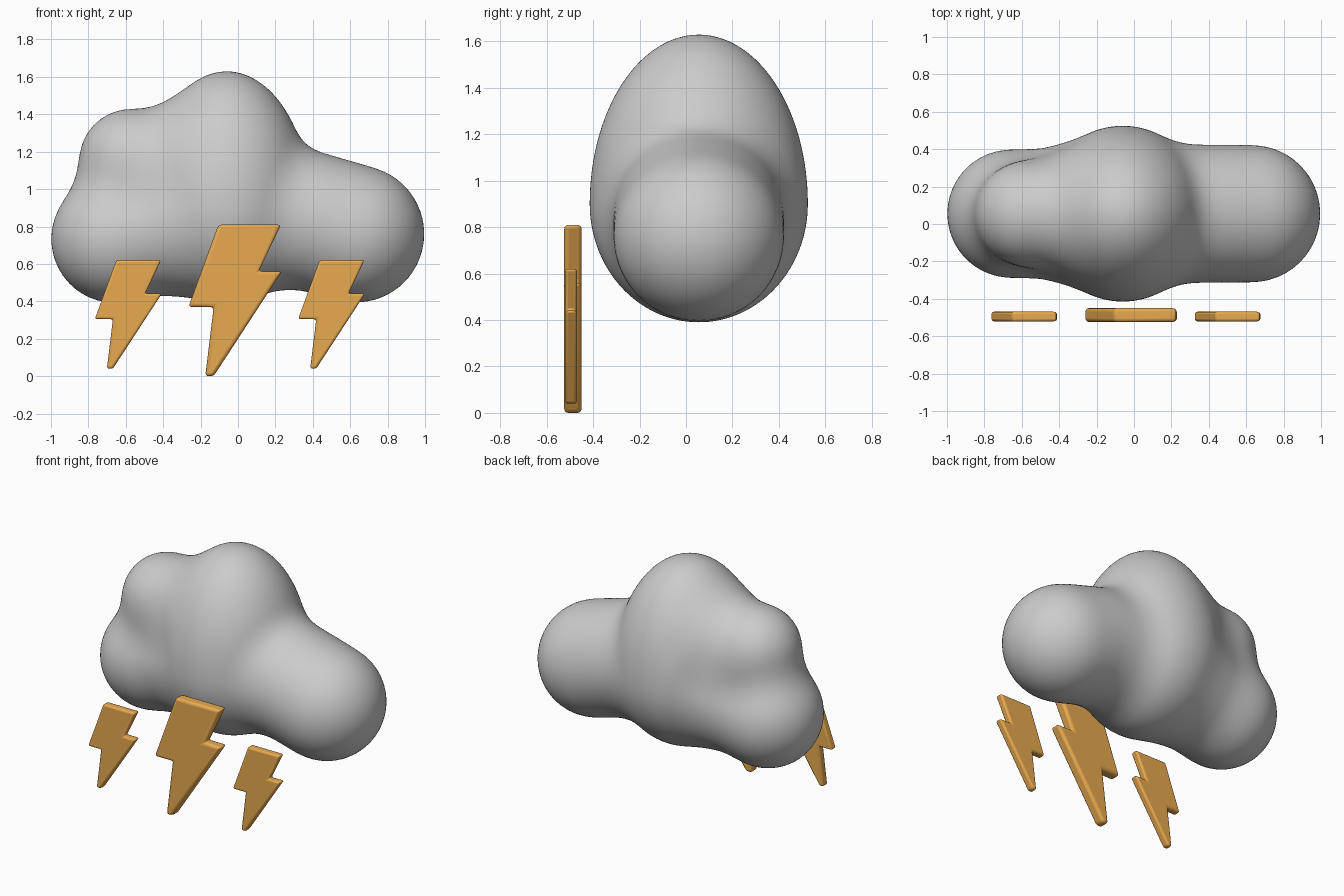
import bpy
import bmesh
from mathutils import Vector

if "Cube" in bpy.data.objects:
    bpy.data.objects.remove(bpy.data.objects["Cube"])

CY = 0.055  # depth centre of the cloud

# cloud puffs: capsules given as inner end, outer end, radius
PUFFS = [
    (Vector((0.42, CY, 0.82)), Vector((0.63, CY, 0.76)), 0.368),    # right
    (Vector((-0.45, CY, 0.78)), Vector((-0.655, CY, 0.735)), 0.345),  # lower left
    (Vector((-0.35, CY, 1.15)), Vector((-0.57, CY, 1.15)), 0.28),   # upper left
]


def capsule(p, a, b, r):
    ab = b - a
    t = max(0.0, min(1.0, (p - a).dot(ab) / ab.length_squared))
    return (p - a - ab * t).length - r


def egg(p):
    # tall central body, longer above its widest level than below
    q = p - Vector((-0.06, CY, 0.9))
    s = (0.45, 0.47, 0.73 if q.z > 0 else 0.51)
    u = Vector((q.x / s[0], q.y / s[1], q.z / s[2]))
    g = Vector((u.x / s[0], u.y / s[1], u.z / s[2])).length
    return u.length * (u.length - 1) / max(g, 1e-6)


def smooth_min(a, b, k=0.16):
    h = max(k - abs(a - b), 0.0) / k
    return min(a, b) - h * h * k * 0.25


def cloud_distance(p):
    d = egg(p)
    for a, b, r in PUFFS:
        d = smooth_min(d, capsule(p, a, b, r))
    return d


def make_object(name, bm):
    mesh = bpy.data.meshes.new(name)
    bm.to_mesh(mesh)
    bm.free()
    obj = bpy.data.objects.new(name, mesh)
    bpy.context.collection.objects.link(obj)
    return obj


# cloud: a sphere pushed out onto the blended puffs
bm = bmesh.new()
bmesh.ops.create_icosphere(bm, subdivisions=6, radius=1)
origin = Vector((-0.03, CY, 0.88))
for v in bm.verts:
    direction = v.co.normalized()
    lo, hi = 0.2, 1.4
    for _ in range(14):
        mid = (lo + hi) / 2
        if cloud_distance(origin + direction * mid) < 0:
            lo = mid
        else:
            hi = mid
    v.co = origin + direction * lo
for _ in range(2):
    bmesh.ops.smooth_vert(bm, verts=bm.verts, factor=0.5,
                          use_axis_x=True, use_axis_y=True, use_axis_z=True)
for f in bm.faces:
    f.smooth = True
make_object("cloud", bm)

# lightning bolts: one extruded outline, reused at two sizes
BOLT = [(-0.085, 0.81), (-0.245, 0.37), (-0.11, 0.37), (-0.155, 0.0),
        (-0.11, 0.0), (0.255, 0.56), (0.13, 0.56), (0.25, 0.81)]

bolt_mat = bpy.data.materials.new("bolt_orange")
bolt_mat.diffuse_color = (0.8, 0.4, 0.08, 1)
bolt_mat.use_nodes = True
bolt_mat.node_tree.nodes["Principled BSDF"].inputs["Base Color"].default_value = bolt_mat.diffuse_color


def make_bolt(name, x, y, z, scale, depth):
    bm = bmesh.new()
    face = bm.faces.new([bm.verts.new((x + px * scale, y - depth / 2, z + pz * scale))
                         for px, pz in BOLT])
    ext = bmesh.ops.extrude_face_region(bm, geom=[face])
    bmesh.ops.translate(bm, vec=(0, depth, 0),
                        verts=[g for g in ext["geom"] if isinstance(g, bmesh.types.BMVert)])
    bmesh.ops.recalc_face_normals(bm, faces=bm.faces)
    obj = make_object(name, bm)
    obj.data.materials.append(bolt_mat)
    bevel = obj.modifiers.new("rounded_edges", 'BEVEL')
    bevel.width = 0.018 * scale
    bevel.segments = 3
    bevel.limit_method = 'ANGLE'
    bpy.ops.object.select_all(action='DESELECT')
    obj.select_set(True)
    bpy.context.view_layer.objects.active = obj
    bpy.ops.object.shade_smooth_by_angle()


make_bolt("middle_bolt", -0.02, -0.487, 0.0, 1.0, 0.075)
make_bolt("left_bolt", -0.59, -0.495, 0.04, 0.716, 0.052)
make_bolt("right_bolt", 0.497, -0.495, 0.04, 0.716, 0.052)
